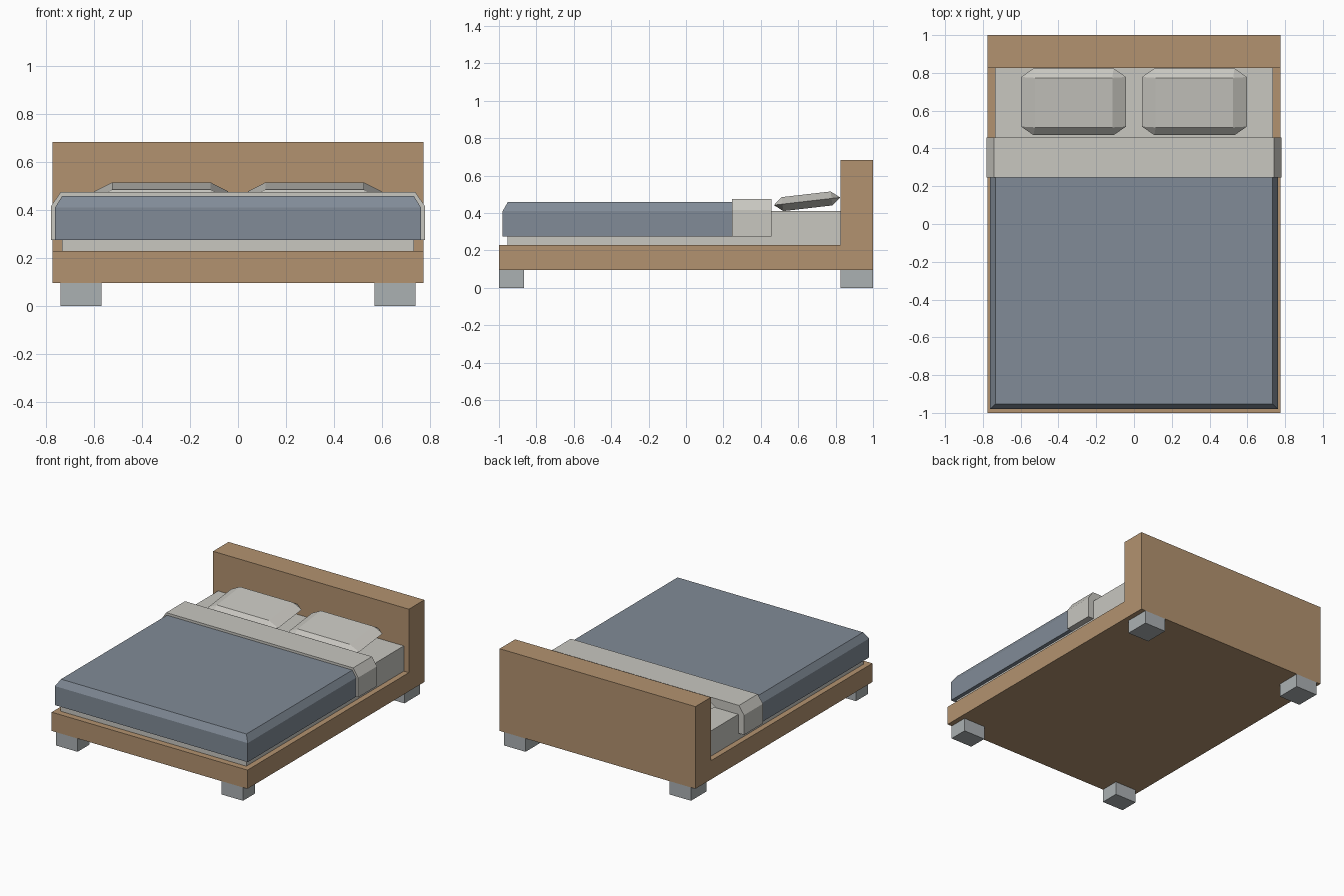
import bpy, bmesh, math
from mathutils import Matrix

if "Cube" in bpy.data.objects:
    bpy.data.objects.remove(bpy.data.objects["Cube"])


def material(name, rgb):
    m = bpy.data.materials.new(name)
    m.diffuse_color = (*rgb, 1.0)
    m.use_nodes = True
    m.node_tree.nodes["Principled BSDF"].inputs["Base Color"].default_value = m.diffuse_color
    return m


WOOD = material("light wood", (0.45, 0.29, 0.16))
METAL = material("pale grey metal", (0.41, 0.44, 0.45))
LINEN = material("off-white linen", (0.58, 0.57, 0.53))
BLUE = material("slate blue cover", (0.22, 0.26, 0.31))


def finish(name, bm, mat):
    bmesh.ops.recalc_face_normals(bm, faces=bm.faces)
    me = bpy.data.meshes.new(name)
    bm.to_mesh(me)
    bm.free()
    me.materials.append(mat)
    ob = bpy.data.objects.new(name, me)
    bpy.context.collection.objects.link(ob)
    return ob


def prism(name, points, axis, a, b, mat):
    """Extrude a closed profile along x (points are y,z) or y (points are x,z)."""
    bm = bmesh.new()
    place = (lambda p, t: (t, p[0], p[1])) if axis == "x" else (lambda p, t: (p[0], t, p[1]))
    ends = [[bm.verts.new(place(p, t)) for p in points] for t in (a, b)]
    bm.faces.new(ends[0])
    bm.faces.new(ends[1])
    for i in range(len(points)):
        j = (i + 1) % len(points)
        bm.faces.new((ends[0][i], ends[0][j], ends[1][j], ends[1][i]))
    return finish(name, bm, mat)


def box(name, x, y, z, mat):
    return prism(name, [(x[0], z[0]), (x[1], z[0]), (x[1], z[1]), (x[0], z[1])],
                 "y", y[0], y[1], mat)


# Base and headboard: one L-shaped profile
prism("bed_frame", [(-1, .095), (1, .095), (1, .683), (.825, .683), (.825, .229), (-1, .229)],
      "x", -.775, .775, WOOD)

# Legs
for side, sx in (("left", -1), ("right", 1)):
    xs = sorted((sx * .57, sx * .74))
    box("front_leg_" + side, xs, (-1, -.866), (0, .095), METAL)
    box("back_leg_" + side, xs, (.825, 1), (0, .095), METAL)

# Mattress
box("mattress", (-.735, .735), (-.955, .825), (.229, .41), LINEN)

# Cover: sides and foot slope inwards at the top, head end is cut straight
bm = bmesh.new()
rings = []
for hx, y0, z in ((.763, -.98, .275), (.763, -.98, .411), (.734, -.953, .458)):
    rings.append([bm.verts.new((x, y, z)) for x, y in
                  ((-hx, y0), (hx, y0), (hx, .245), (-hx, .245))])
for lo, hi in zip(rings, rings[1:]):
    for i in range(4):
        j = (i + 1) % 4
        bm.faces.new((lo[i], lo[j], hi[j], hi[i]))
bm.faces.new(rings[0])
bm.faces.new(rings[-1])
finish("blanket", bm, BLUE)

# Folded-back sheet draped over the mattress
half = [(.735, .41), (.735, .275), (.78, .275), (.78, .416), (.74, .475)]
prism("folded_sheet", half + [(-x, z) for x, z in reversed(half)], "y", .245, .458, LINEN)

# Pillows: flat faces above and below a wider eight-sided rim
for side, cx in (("left", -.32), ("right", .32)):
    bm = bmesh.new()
    for sx in (-1, 1):
        for sy in (-1, 1):
            for x, y, z in ((.205, .132, .0375), (.205, .132, -.0375),
                            (.278, .132, 0), (.212, .178, 0)):
                bm.verts.new((sx * x, sy * y, z))
    bmesh.ops.convex_hull(bm, input=bm.verts)
    bmesh.ops.dissolve_limit(bm, angle_limit=.01, verts=bm.verts, edges=bm.edges)
    bm.transform(Matrix.Translation((cx, .647, .463)) @ Matrix.Rotation(.115, 4, "X"))
    finish("pillow_" + side, bm, LINEN)
